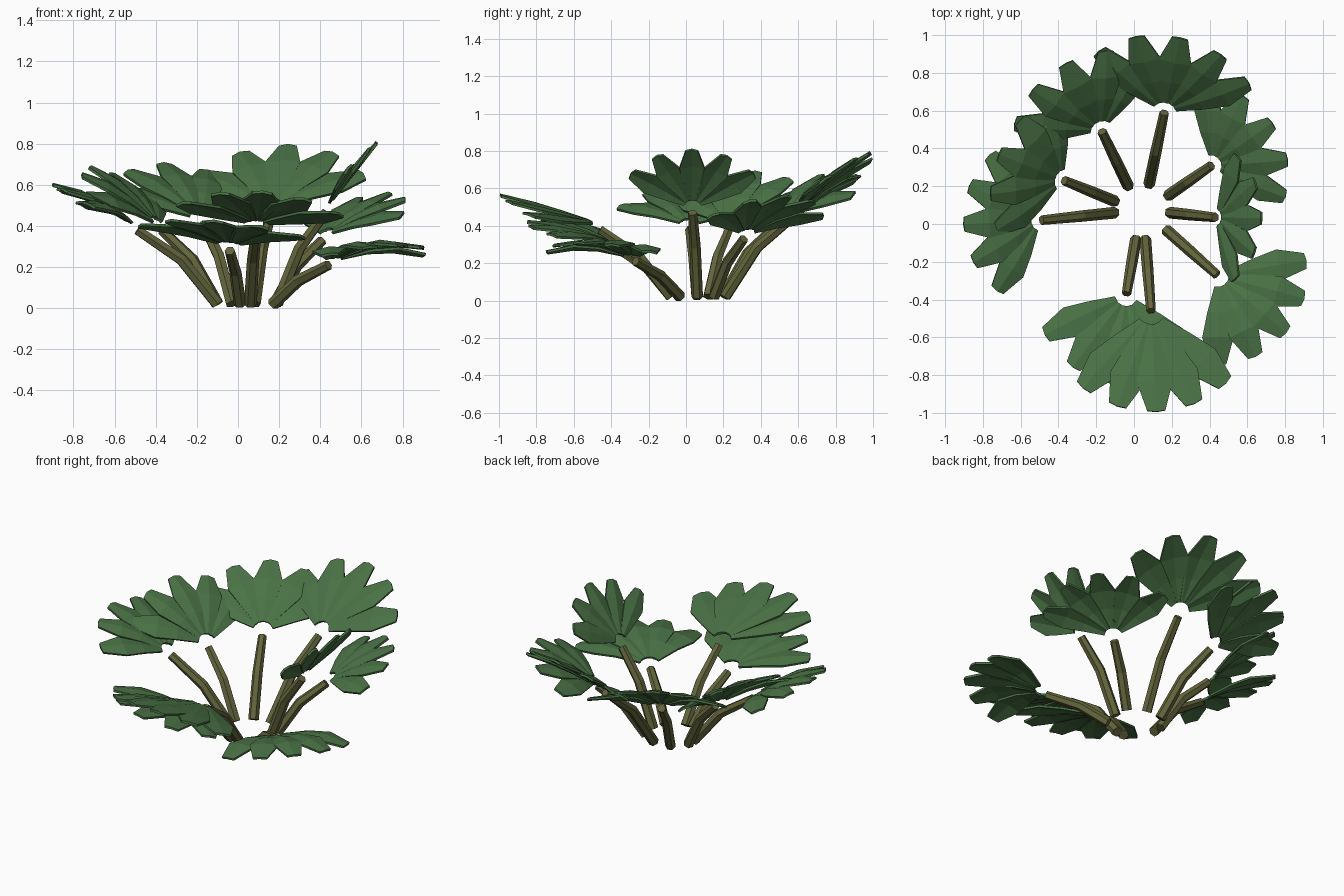
import bpy, bmesh, math
from mathutils import Vector

if "Cube" in bpy.data.objects:
    bpy.data.objects.remove(bpy.data.objects["Cube"])


def material(name, rgb):
    m = bpy.data.materials.new(name)
    m.diffuse_color = (*rgb, 1)
    m.use_nodes = True
    m.node_tree.nodes["Principled BSDF"].inputs["Base Color"].default_value = m.diffuse_color
    return m


GREEN = material("leaf green", (0.068, 0.168, 0.06))
OLIVE = material("stem olive", (0.125, 0.13, 0.045))


def finish(bm, name, mat):
    bmesh.ops.recalc_face_normals(bm, faces=bm.faces)
    me = bpy.data.meshes.new(name)
    bm.to_mesh(me)
    bm.free()
    me.materials.append(mat)
    ob = bpy.data.objects.new(name, me)
    bpy.context.collection.objects.link(ob)
    return ob


def make_stem(name, base, tip):
    """Six-sided bent tube rising steeply, then leaning outward."""
    a, c = Vector(base), Vector(tip)
    d = c - a
    b = a + Vector((d.x * 0.45, d.y * 0.45, d.z * 0.6))
    path = [a, b, c]
    tangents = [(b - a).normalized(), (c - a).normalized(), (c - b).normalized()]
    side = Vector((-d.y, d.x, 0)).normalized()
    bm = bmesh.new()
    rings = []
    for p, t, r in zip(path, tangents, (0.031, 0.03, 0.025)):
        up = t.cross(side)
        rings.append([bm.verts.new(p + r * (side * math.cos(k * math.pi / 3)
                                            + up * math.sin(k * math.pi / 3)))
                      for k in range(6)])
    for r0, r1 in zip(rings, rings[1:]):
        for k in range(6):
            bm.faces.new((r0[k], r0[(k + 1) % 6], r1[(k + 1) % 6], r1[k]))
    bm.faces.new(rings[0])
    bm.faces.new(rings[-1])
    finish(bm, name, OLIVE)


# leaflet outline: fraction of length, half width, midrib lift, share of arch
PROFILE = [(0.12, 0.02, 0.004, 0.0), (0.42, 0.054, 0.010, 0.9),
           (0.70, 0.080, 0.012, 1.0), (1.0, 0.040, 0.005, 0.0)]


def make_fan(name, centre, azimuth, pitch, length, step, droop, roll, arch):
    """Five creased leaflets spread around the stem tip."""
    az, pi_, ro = (math.radians(v) for v in (azimuth, pitch, roll))
    out = Vector((math.cos(az) * math.cos(pi_), math.sin(az) * math.cos(pi_), math.sin(pi_)))
    side = Vector((-math.sin(az), math.cos(az), 0))
    side = side * math.cos(ro) + out.cross(side) * math.sin(ro)
    normal = out.cross(side)
    bm = bmesh.new()
    for i in range(-2, 3):
        a = math.radians(i * step)
        d = out * math.cos(a) + side * math.sin(a) - normal * droop * (1 - math.cos(a))
        d.normalize()
        s = normal.cross(d).normalized()
        n = d.cross(s)
        rows = []
        for f, w, lift, bow in PROFILE:
            p = Vector(centre) + d * (f * length) + n * (bow * arch)
            w *= length / 0.45
            mid = p + n * lift + (d * 0.008 if f == 1.0 else Vector())
            rows.append([bm.verts.new(q) for q in (p - s * w, mid, p + s * w)])
        for r0, r1 in zip(rows, rows[1:]):
            for k in (0, 1):
                bm.faces.new((r0[k], r0[k + 1], r1[k + 1], r1[k]))
    ob = finish(bm, name, GREEN)
    mod = ob.modifiers.new("thickness", 'SOLIDIFY')
    mod.thickness = 0.013
    mod.offset = 0


# base x, y | tip x, y, z | azimuth, pitch, length, step, side droop, roll, arch
FRONDS = [
    ("left", -0.10, 0.06, -0.49, 0.02, 0.38, 183, 25, 0.44, 27, 0.12, 0, 0.02),
    ("back_left", -0.10, 0.12, -0.37, 0.23, 0.38, 158, 37, 0.45, 27.5, 0.15, 0, 0.02),
    ("rear_left", -0.03, 0.20, -0.17, 0.49, 0.41, 118, 33, 0.47, 27.5, 0.15, 0, 0.02),
    ("rear", 0.08, 0.21, 0.16, 0.59, 0.46, 78, 37, 0.49, 27.5, 0.08, 0, 0.012),
    ("back_right", 0.18, 0.15, 0.41, 0.31, 0.33, 35, 27, 0.425, 28.5, 0.08, 0, 0.015),
    ("right", 0.19, 0.06, 0.43, 0.035, 0.47, -1, 52, 0.38, 29, -0.15, 0, 0.0),
    ("front_right", 0.17, -0.03, 0.44, -0.27, 0.21, -40, 8, 0.465, 25, 0.15, 0, 0.03),
    ("front", 0.06, -0.08, 0.09, -0.46, 0.38, -87, 16, 0.54, 22, 0.25, -4, 0.0),
    ("front_left", 0.01, -0.08, -0.04, -0.37, 0.28, -99, 13, 0.48, 27, 0.0, -4, 0.015),
]

for name, bx, by, tx, ty, tz, az, pitch, length, step, droop, roll, arch in FRONDS:
    make_stem(name + "_stem", (bx, by, 0.02), (tx, ty, tz))
    r = math.radians(az)
    make_fan(name + "_leaves", (tx + 0.01 * math.cos(r), ty + 0.01 * math.sin(r), tz + 0.03),
             az, pitch, length, step, droop, roll, arch)
